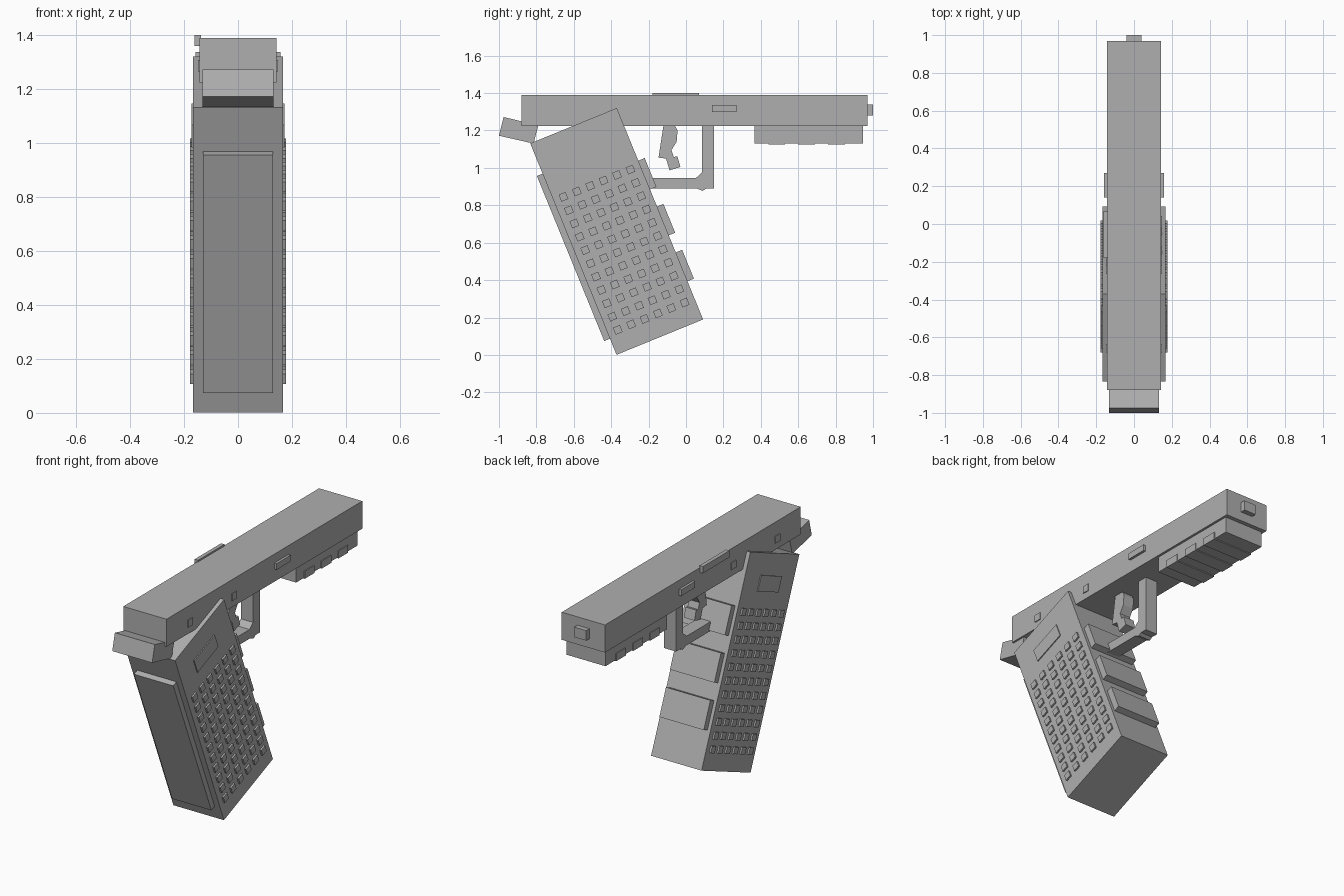
import bpy, bmesh, math
from mathutils import Vector

if "Cube" in bpy.data.objects:
    bpy.data.objects.remove(bpy.data.objects["Cube"])

grey = bpy.data.materials.new("mid_grey")
grey.diffuse_color = (0.43, 0.43, 0.43, 1)
grey.use_nodes = True
grey.node_tree.nodes["Principled BSDF"].inputs["Base Color"].default_value = grey.diffuse_color


def extrude(bm, pts, x0, x1):
    """Add a closed (y, z) profile extruded from x0 to x1."""
    a = [bm.verts.new((x0, y, z)) for y, z in pts]
    b = [bm.verts.new((x1, y, z)) for y, z in pts]
    bm.faces.new(a)
    bm.faces.new(b[::-1])
    n = len(pts)
    for i in range(n):
        j = (i + 1) % n
        bm.faces.new((a[j], a[i], b[i], b[j]))


def part(name, pieces):
    """Make one object from (profile, x0, x1) pieces."""
    bm = bmesh.new()
    for p in pieces:
        extrude(bm, *p)
    bmesh.ops.recalc_face_normals(bm, faces=bm.faces[:])
    me = bpy.data.meshes.new(name)
    bm.to_mesh(me)
    bm.free()
    me.materials.append(grey)
    ob = bpy.data.objects.new(name, me)
    bpy.context.collection.objects.link(ob)
    return ob


def rect(y0, y1, z0, z1):
    return [(y0, z0), (y1, z0), (y1, z1), (y0, z1)]


# Slanted grip frame: s runs down the grip, t runs forward across it
ORIGIN = Vector((-0.37, 1.32))
DOWN = Vector((0.378, -0.926)).normalized()
FWD = Vector((-DOWN.y, DOWN.x))


def slant(s0, s1, t0, t1):
    return [tuple(ORIGIN + DOWN * s + FWD * t)
            for s, t in ((s0, t0), (s1, t0), (s1, t1), (s0, t1))]


def both_sides(profile, inner, outer):
    return [(profile, inner, outer), (profile, -outer, -inner)]


# Upper body, end stub and rear tail
part("upper_body", [(rect(-0.88, 0.97, 1.225, 1.39), -0.143, 0.143)])
part("end_stub", [(rect(0.96, 1.0, 1.28, 1.34), -0.04, 0.04)])
part("rear_tail", [([(-0.975, 1.272), (-1.0, 1.172), (-0.815, 1.13), (-0.79, 1.227)], -0.132, 0.132)])

# Side details on the upper body
part("side_tabs", both_sides(rect(0.14, 0.27, 1.30, 1.337), 0.135, 0.158))
part("side_pins", both_sides(rect(-0.68, -0.635, 1.265, 1.308), 0.135, 0.148)
     + both_sides(rect(-0.265, -0.22, 1.265, 1.308), 0.135, 0.148))
part("left_catch", [(rect(-0.18, 0.07, 1.36, 1.40), -0.161, -0.138)])

# Lower rail with raised cross bands
part("lower_rail", [(rect(0.365, 0.945, 1.13, 1.23), -0.129, 0.129)])
part("rail_bands", [(rect(y, y + 0.09, 1.125, 1.17), -0.134, 0.134) for y in (0.44, 0.60, 0.76)])

# Grip, front ridges and back plate
part("grip", [(slant(0, 1.221, -0.5, 0), -0.167, 0.167)])
part("grip_ridges", [(slant(s, s + 0.166, -0.02, 0.037), -0.147, 0.147)
                     for s in (0.304, 0.569, 0.834)])
part("grip_back_plate", [(slant(0.175, 1.128, -0.533, -0.48), -0.13, 0.13)])
part("grip_side_plates", both_sides(slant(0.125, 0.215, -0.365, -0.155), 0.16, 0.173))

# Raised square studs on both grip sides
studs = []
for row in range(11):
    for col in range(6):
        s, t = 0.332 + row * 0.0768, -0.4435 + col * 0.0773
        studs += both_sides(slant(s - 0.02, s + 0.02, t - 0.02, t + 0.02), 0.16, 0.177)
part("grip_studs", studs)

# Guard loop and lever
part("guard_loop", [([(-0.25, 0.89), (0.057, 0.89), (0.09, 0.877), (0.108, 0.89), (0.15, 0.89),
                      (0.15, 1.23), (0.085, 1.23), (0.085, 0.975), (0.052, 0.945), (-0.25, 0.945)],
                     -0.04, 0.04)])
part("lever", [([(-0.12, 1.23), (-0.062, 1.23), (-0.045, 1.2), (-0.05, 1.14), (-0.078, 1.095),
                 (-0.065, 1.058), (-0.046, 1.062), (-0.03, 1.005), (-0.088, 0.987),
                 (-0.107, 1.05), (-0.147, 1.055)], -0.035, 0.035)])
